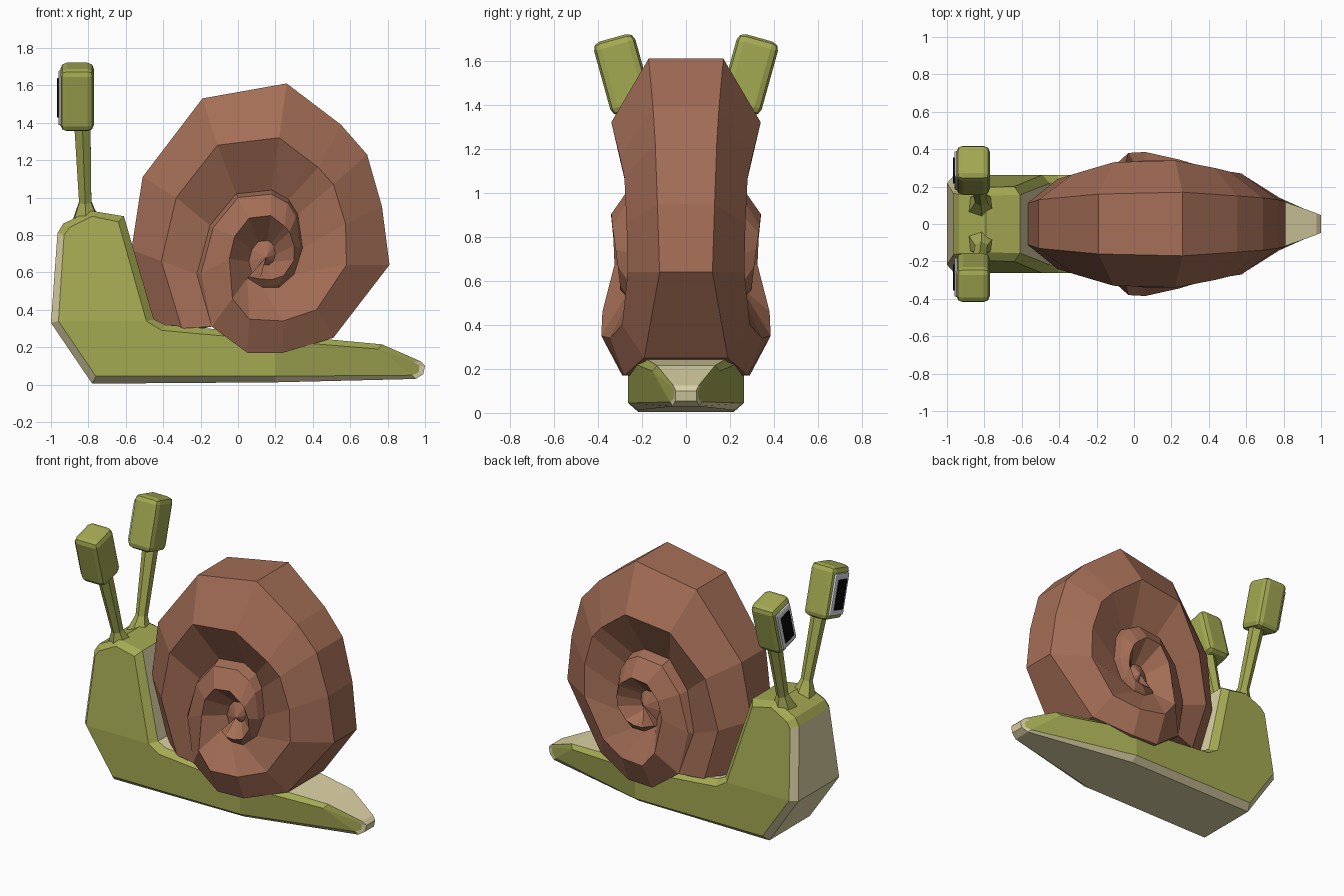
import bpy, bmesh, math
from mathutils import Matrix, Vector

if "Cube" in bpy.data.objects:
    bpy.data.objects.remove(bpy.data.objects["Cube"])


def material(name, rgb):
    m = bpy.data.materials.new(name)
    m.diffuse_color = (*rgb, 1)
    m.use_nodes = True
    m.node_tree.nodes["Principled BSDF"].inputs["Base Color"].default_value = m.diffuse_color
    return m


GREEN = material("moss green", (0.37, 0.40, 0.085))
TAN = material("pale tan", (0.73, 0.66, 0.38))
BROWN = material("shell brown", (0.37, 0.155, 0.093))
WHITE = material("eye white", (0.74, 0.74, 0.78))
BLACK = material("pupil black", (0.003, 0.003, 0.003))


def finish(name, bm, mats):
    bmesh.ops.recalc_face_normals(bm, faces=bm.faces)
    me = bpy.data.meshes.new(name)
    bm.to_mesh(me)
    bm.free()
    for m in mats:
        me.materials.append(m)
    ob = bpy.data.objects.new(name, me)
    bpy.context.collection.objects.link(ob)
    return ob


# Body: side outline with a chamfered rim, mirrored across y
OUTER = [(-.78, .005), (-1, .33), (-.965, .81), (-.935, .86), (-.79, .93), (-.61, .90), (-.45, .35),
         (-.39, .32), (.2, .268), (.77, .215), (.975, .125), (1, .10), (.99, .055), (.95, .03), (.2, .012)]
INNER = [(-.76, .045), (-.96, .34), (-.93, .80), (-.90, .84), (-.78, .90), (-.64, .87), (-.49, .34),
         (-.41, .29), (.2, .235), (.75, .19), (.94, .12), (.97, .10), (.965, .065), (.93, .05), (.2, .045)]
SIDES = [(0, 1, 6), (1, 2, 5, 6), (2, 3, 4, 5), (0, 6, 7), (0, 7, 8, 14), (14, 8, 9, 13),
         (9, 10, 13), (10, 11, 12, 13)]


def half_width(x, z):
    return .263 - .2 * max(0, x - .2) - .25 * max(0, x - .75) - .12 * max(0, z - .35)


def build_body():
    bm = bmesh.new()
    n = len(OUTER)
    rims = []
    for s in (-1, 1):
        rim, side = [], []
        for (x, z), (u, v) in zip(OUTER, INNER):
            w = half_width(u, v)
            rim.append(bm.verts.new((x, s * max(w - .045, .86 * w if u > .5 else 0), z)))
            side.append(bm.verts.new((u, s * w, v)))
        for k in range(n):
            j = (k + 1) % n
            f = bm.faces.new((rim[k], rim[j], side[j], side[k]))
            f.material_index = 0 if 2 <= k <= 9 else 1
        for idx in SIDES:
            bm.faces.new([side[i] for i in idx])
        rims.append(rim)
    a, b = rims
    for k in range(n):
        j = (k + 1) % n
        f = bm.faces.new((a[k], a[j], b[j], b[k]))
        f.material_index = 0 if k in (2, 3, 4) else 1   # crown of the head stays green
    finish("body", bm, (GREEN, TAN))


# Shell: spiral of rim and ridge stations (x, z, half width), twelve per turn
TURN = 12
RIM = [(-.42, .25, .12), (-.57, .72, .11), (-.51, 1.11, .13), (-.19, 1.53, .16), (.26, 1.61, .17),
       (.55, 1.39, .15), (.69, 1.23, .14), (.77, .95, .13), (.81, .64, .12), (.51, .25, .19),
       (.24, .17, .28), (.05, .17, .29), (-.14, .31, .28), (-.22, .59, .23), (-.15, .85, .20),
       (-.01, 1.02, .19), (.18, 1.04, .19), (.27, .99, .19), (.32, .91, .20), (.345, .73, .21),
       (.30, .59, .23), (.22, .52, .26), (.13, .52, .26), (.05, .57, .25)]
RIDGE = [(-.30, .30, .23), (-.41, .66, .24), (-.33, 1.0, .265), (-.11, 1.28, .33), (.22, 1.32, .34),
         (.43, 1.16, .30), (.51, 1.07, .28), (.575, .86, .27), (.58, .64, .265), (.42, .40, .29),
         (.24, .34, .345), (.06, .35, .385)]
INNER_Y = [.38, .325, .33, .34, .34, .335, .33, .32, .31, .30, .30, .30]
CORE = (.15, .68)


def shrink(p, k, y):
    return (CORE[0] + (p[0] - CORE[0]) * k, CORE[1] + (p[1] - CORE[1]) * k, y)


def build_shell():
    bm = bmesh.new()
    rim_pts = RIM + [shrink(p, .25, .20) for p in RIM[TURN:]]
    ridge_pts = RIDGE + [shrink(p, .35, y) for p, y in zip(RIDGE, INNER_Y)]
    ridge_pts[TURN] = (-.03, .46, .38)
    # steep lip where the inner whorl rises out of the seam
    lip_pts = {t: shrink(RIM[t], .94, max(.26, RIM[t][2] + .01)) for t in range(TURN + 1, 2 * TURN)}
    halves = []
    for s in (-1, 1):
        S = [bm.verts.new((x, s * y, z)) for x, z, y in rim_pts]
        R = [bm.verts.new((x, s * y, z)) for x, z, y in ridge_pts]
        L = S[:]
        for t, (x, z, y) in lip_pts.items():
            L[t] = bm.verts.new((x, s * y, z))
        c = bm.verts.new((CORE[0], s * .24, CORE[1]))
        last = 2 * TURN - 1
        for t in range(last):
            bm.faces.new((L[t], L[t + 1], R[t + 1], R[t]))                       # outer slope
            bm.faces.new((R[t], R[t + 1], S[t + TURN + 1], S[t + TURN]))         # inner slope
        bm.faces.new((S[TURN], S[TURN + 1], L[TURN + 1]))
        for t in range(TURN + 1, last):
            bm.faces.new((S[t], S[t + 1], L[t + 1], L[t]))                       # lip
        for t in range(2 * TURN, 3 * TURN - 1):
            bm.faces.new((S[t], S[t + 1], c))                                    # core
        bm.faces.new((S[last], S[last + 1], c))
        bm.faces.new((S[last], c, L[last]))
        bm.faces.new((L[last], c, S[-1], R[last]))
        halves.append((S, R))
    (A, Ra), (B, Rb) = halves
    for t in range(TURN):
        bm.faces.new((A[t], A[t + 1], B[t + 1], B[t]))                           # flat outer band
    bm.faces.new((A[0], Ra[0], A[TURN], B[TURN], Rb[0], B[0]))                   # mouth of the shell
    finish("shell", bm, (BROWN,))


# Eye stalks
TILT = math.radians(15.5)


def block(name, size, offset, frame, mat, bevel=0):
    bm = bmesh.new()
    bmesh.ops.create_cube(bm, size=1)
    bm.transform(Matrix.Translation(offset) @ Matrix.Diagonal((*size, 1)))
    if bevel:
        bmesh.ops.bevel(bm, geom=bm.edges[:], offset=bevel, segments=2, profile=.5, affect='EDGES')
    bm.transform(frame)
    return finish(name, bm, (mat,))


def cone(name, r1, r2, z1, z2, frame, mat):
    bm = bmesh.new()
    bmesh.ops.create_cone(bm, cap_ends=True, segments=6, radius1=r1, radius2=r2, depth=z2 - z1)
    bm.transform(frame @ Matrix.Translation((0, 0, (z1 + z2) / 2)))
    return finish(name, bm, (mat,))


def build_eye(s, label):
    frame = Matrix.Translation((-.86, s * .287, 1.538)) @ Matrix.Rotation(-s * TILT, 4, 'X')
    block(label + "_eye", (.18, .195, .345), Vector((0, 0, 0)), frame, GREEN, .035)
    block(label + "_eye_white", (.026, .145, .27), Vector((-.088, 0, -.005)), frame, WHITE, .009)
    block(label + "_pupil", (.008, .09, .195), Vector((-.103, 0, -.005)), frame, BLACK)
    # stalk leans slightly back toward its foot
    lean = frame @ Matrix.Translation((.028, 0, -.15)) @ Matrix.Rotation(math.radians(-2), 4, 'Y')
    cone(label + "_stalk", .036, .05, -.50, 0, lean, GREEN)
    cone(label + "_stalk_foot", .085, .036, -.55, -.43, lean, GREEN)


build_body()
build_shell()
for s, label in ((-1, "right"), (1, "left")):
    build_eye(s, label)
